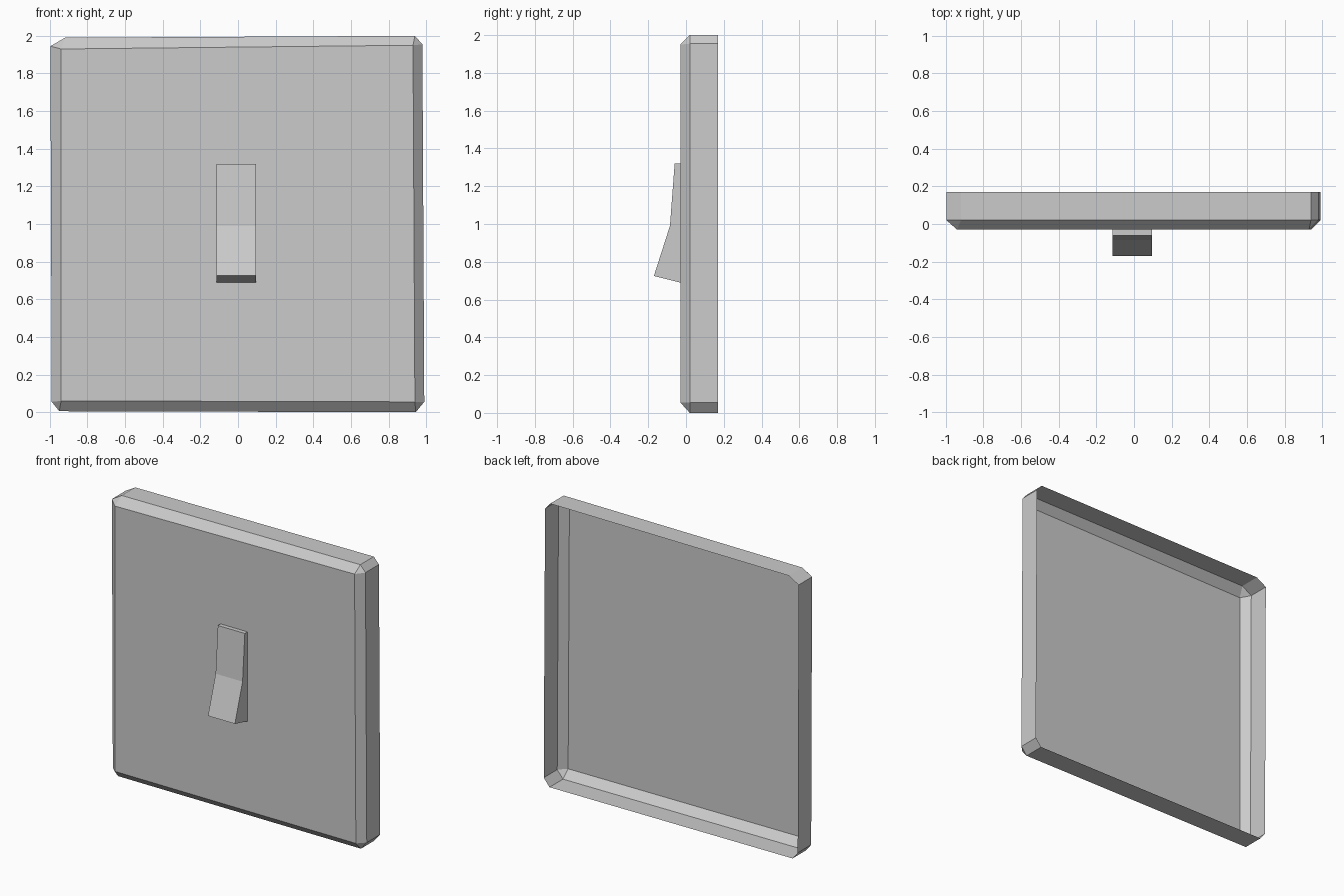
import bpy
import bmesh

default = bpy.data.objects.get("Cube")
if default:
    bpy.data.objects.remove(default, do_unlink=True)

grey = bpy.data.materials.new("plain_grey")
grey.use_nodes = True
colour = (0.6, 0.6, 0.6, 1)
grey.diffuse_color = colour
grey.node_tree.nodes["Principled BSDF"].inputs["Base Color"].default_value = colour


def finish(bm, name):
    """Turn a bmesh into a flat-shaded grey object."""
    mesh = bpy.data.meshes.new(name)
    bm.to_mesh(mesh)
    bm.free()
    mesh.materials.append(grey)
    obj = bpy.data.objects.new(name, mesh)
    bpy.context.collection.objects.link(obj)
    return obj


# Wall plate: slightly uneven open-backed shell with bevelled front and cut corners
FRONT, SHOULDER, BACK = -0.03, 0.02, 0.17
face_corners = [(-0.94, 0.06), (0.94, 0.055), (0.93, 1.95), (-0.94, 1.93)]
# Two rim points per corner, counter-clockwise as seen from the front
rim = [(-0.99, 0.055), (-0.95, 0.005), (0.945, 0), (0.99, 0.055),
       (0.98, 1.955), (0.94, 2.0), (-0.92, 1.99), (-0.997, 1.945)]

bm = bmesh.new()
inner = [bm.verts.new((x, FRONT, z)) for x, z in face_corners]
shoulder = [bm.verts.new((x, SHOULDER, z)) for x, z in rim]
back = [bm.verts.new((x, BACK, z)) for x, z in rim]
bm.faces.new(inner)
for i in range(4):
    a, b = shoulder[2 * i], shoulder[2 * i + 1]
    c, j = shoulder[(2 * i + 2) % 8], (i + 1) % 4
    bm.faces.new((inner[i], a, b))
    bm.faces.new((inner[i], b, c, inner[j]))
for i in range(8):
    j = (i + 1) % 8
    bm.faces.new((shoulder[i], back[i], back[j], shoulder[j]))
finish(bm, "wall_plate")

# Rocker: bent side profile extruded across its width, open where it meets the plate
LEFT, RIGHT = -0.115, 0.095
profile = [(FRONT, 1.32), (-0.06, 1.32), (-0.085, 0.99), (-0.17, 0.725), (FRONT, 0.69)]
bm = bmesh.new()
side_a = [bm.verts.new((LEFT, y, z)) for y, z in profile]
side_b = [bm.verts.new((RIGHT, y, z)) for y, z in profile]
bm.faces.new(side_a)
bm.faces.new(side_b[::-1])
for i in range(len(profile) - 1):
    bm.faces.new((side_a[i + 1], side_a[i], side_b[i], side_b[i + 1]))
bmesh.ops.recalc_face_normals(bm, faces=bm.faces)
finish(bm, "rocker_switch")
